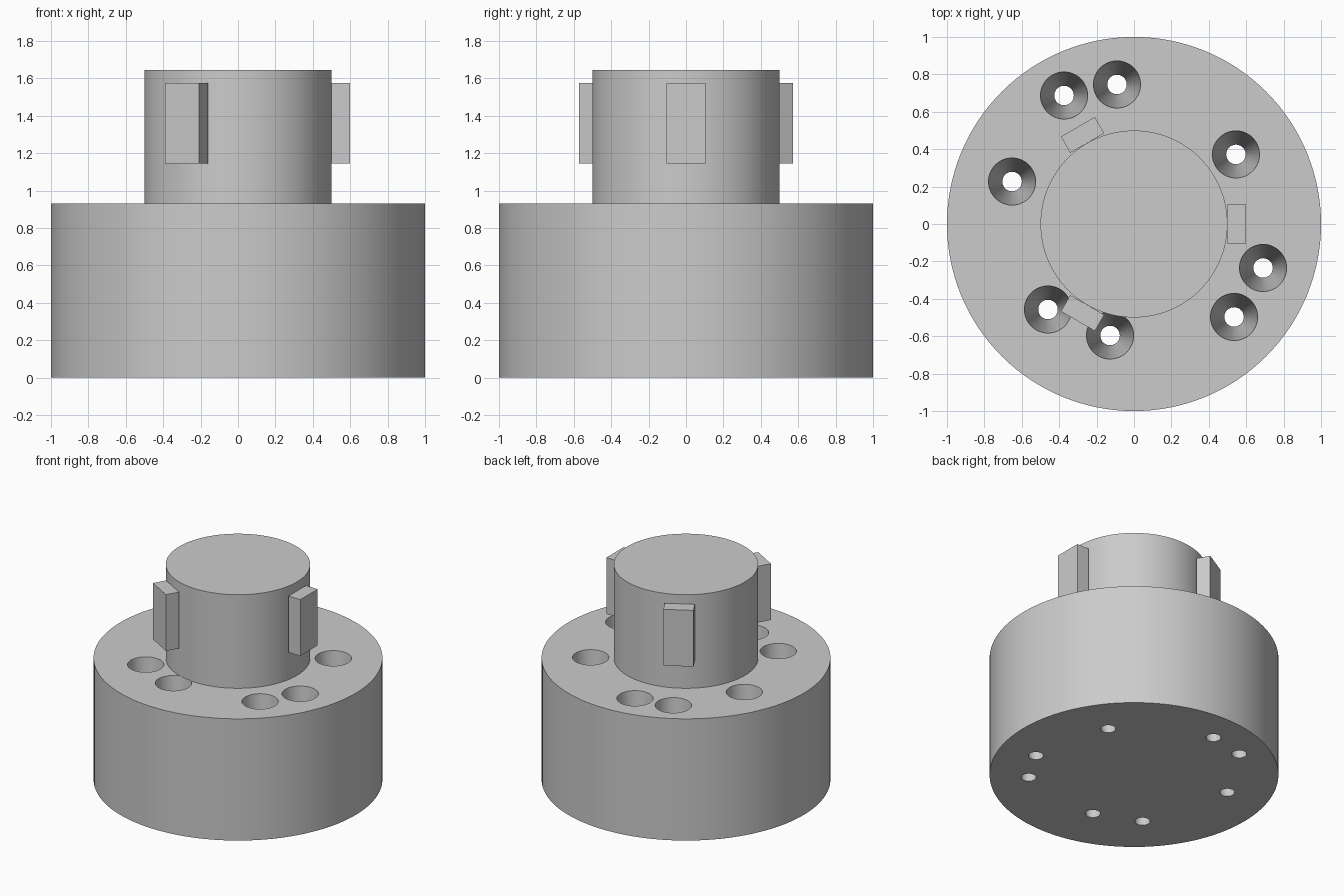
import bpy
import bmesh
from math import radians
from mathutils import Matrix

cube = bpy.data.objects.get("Cube")
if cube:
    bpy.data.objects.remove(cube, do_unlink=True)

# Single grey finish
grey = bpy.data.materials.new("plain grey")
grey.use_nodes = True
colour = (0.6, 0.6, 0.6, 1)
grey.diffuse_color = colour
grey.node_tree.nodes["Principled BSDF"].inputs["Base Color"].default_value = colour

BASE_TOP, TOWER_TOP = 0.93, 1.645
HOLE_TOP_R, HOLE_BOTTOM_R = 0.126, 0.052


def make_object(name, bm):
    mesh = bpy.data.meshes.new(name)
    bm.to_mesh(mesh)
    bm.free()
    mesh.materials.append(grey)
    obj = bpy.data.objects.new(name, mesh)
    bpy.context.collection.objects.link(obj)
    return obj


def add_cone(bm, r_bottom, r_top, z0, z1, x=0, y=0, sides=128):
    bmesh.ops.create_cone(bm, cap_ends=True, segments=sides, radius1=r_bottom,
                          radius2=r_top, depth=z1 - z0,
                          matrix=Matrix.Translation((x, y, (z0 + z1) / 2)))


def activate(obj):
    bpy.ops.object.select_all(action="DESELECT")
    obj.select_set(True)
    bpy.context.view_layer.objects.active = obj


# Broad round base
bm = bmesh.new()
add_cone(bm, 1, 1, 0, BASE_TOP)
base = make_object("base", bm)

# Tapered holes that pass right through the base
holes = [(-0.374, 0.687), (-0.091, 0.746), (0.545, 0.372), (-0.652, 0.227),
         (0.69, -0.235), (0.535, -0.497), (-0.46, -0.457), (-0.128, -0.596)]
margin = 0.02
flare = margin * (HOLE_TOP_R - HOLE_BOTTOM_R) / BASE_TOP
bm = bmesh.new()
for x, y in holes:
    add_cone(bm, HOLE_BOTTOM_R - flare, HOLE_TOP_R + flare,
             -margin, BASE_TOP + margin, x, y, 48)
cutter = make_object("hole_cutter", bm)
cutter.hide_render = True

activate(base)
cut = base.modifiers.new("holes", "BOOLEAN")
cut.operation = "DIFFERENCE"
cut.solver = "EXACT"
cut.object = cutter
bpy.ops.object.modifier_apply(modifier=cut.name)
bpy.data.objects.remove(cutter, do_unlink=True)

# Narrow tower on top
bm = bmesh.new()
add_cone(bm, 0.5, 0.5, BASE_TOP, TOWER_TOP)
tower = make_object("tower", bm)

for obj in (base, tower):
    activate(obj)
    bpy.ops.object.shade_smooth_by_angle(angle=radians(30))

# Three upright lugs around the tower
for i, side in enumerate(("left", "back", "front")):
    bm = bmesh.new()
    place = (Matrix.Rotation(radians(120 * i), 4, "Z")
             @ Matrix.Translation((0.55, 0, 1.36))
             @ Matrix.Diagonal((0.1, 0.21, 0.43, 1)))
    bmesh.ops.create_cube(bm, size=1, matrix=place)
    make_object(side + "_lug", bm)
